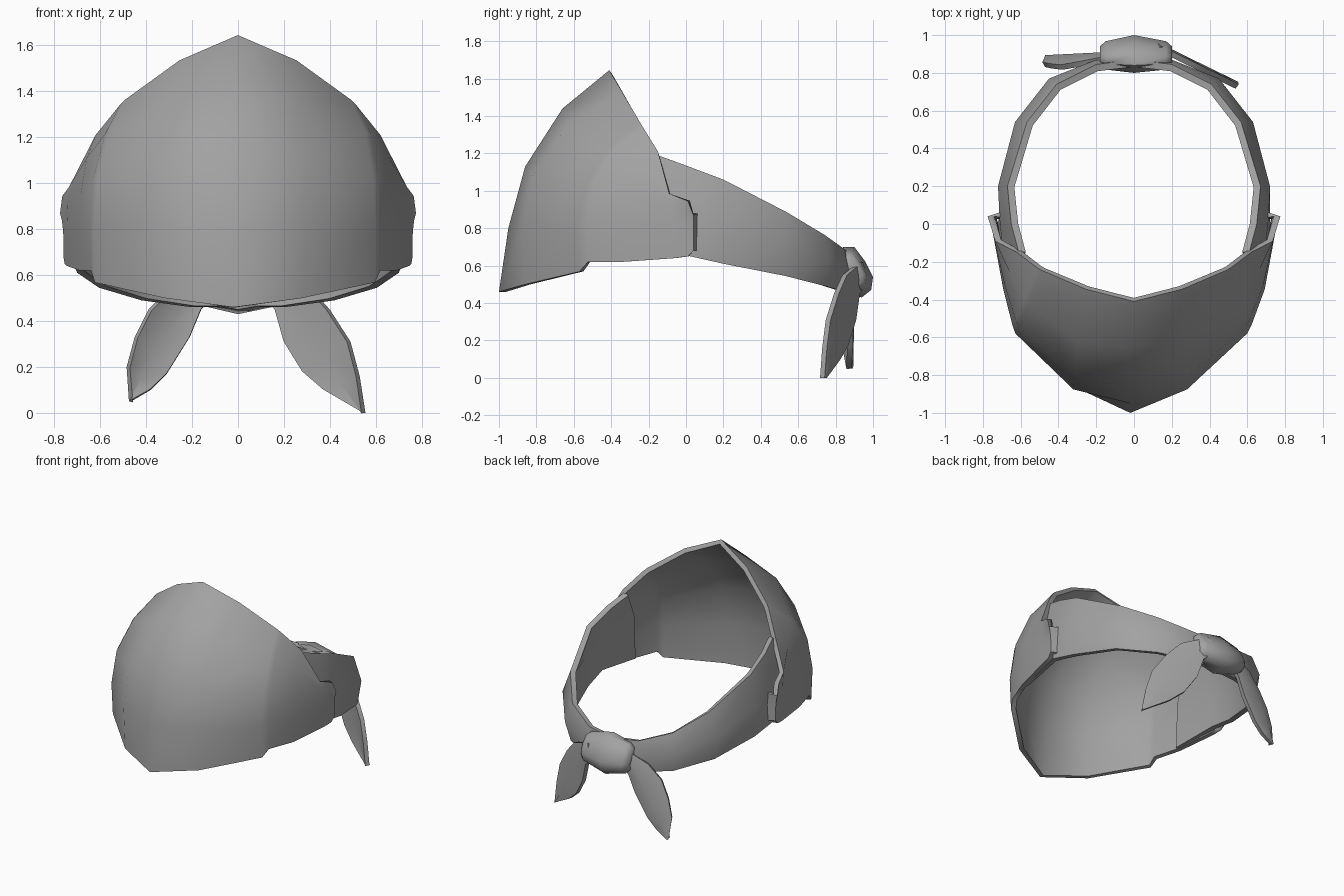
import bpy, bmesh, math

if "Cube" in bpy.data.objects:
    bpy.data.objects.remove(bpy.data.objects["Cube"])

cloth = bpy.data.materials.new("grey_cloth")
cloth.diffuse_color = (0.36, 0.36, 0.36, 1)
cloth.use_nodes = True
cloth.node_tree.nodes["Principled BSDF"].inputs["Base Color"].default_value = cloth.diffuse_color


def loft(name, rows, thickness=0, closed=False, angle=70):
    """Skin a list of equal-length point rows; give it cloth thickness or end caps."""
    bm = bmesh.new()
    vs = [[bm.verts.new(p) for p in row] for row in rows]
    n = len(rows[0])
    for a, b in zip(vs, vs[1:]):
        for i in range(n if closed else n - 1):
            j = (i + 1) % n
            bm.faces.new((a[i], a[j], b[j], b[i]))
    if closed:
        bm.faces.new(vs[0])
        bm.faces.new(vs[-1])
    bmesh.ops.recalc_face_normals(bm, faces=bm.faces)
    # open sheets: make the normals point away from the head
    if not closed:
        f = max(bm.faces, key=lambda f: abs(f.calc_center_median().y))
        f.normal_update()
        if f.normal.y * f.calc_center_median().y < 0:
            bmesh.ops.reverse_faces(bm, faces=bm.faces)
    me = bpy.data.meshes.new(name)
    bm.to_mesh(me)
    bm.free()
    me.materials.append(cloth)
    ob = bpy.data.objects.new(name, me)
    bpy.context.collection.objects.link(ob)
    bpy.context.view_layer.objects.active = ob
    ob.select_set(True)
    if thickness:
        m = ob.modifiers.new("cloth_thickness", 'SOLIDIFY')
        m.thickness = thickness
        m.offset = -1
        bpy.ops.object.modifier_apply(modifier="cloth_thickness")
    bpy.ops.object.shade_smooth_by_angle(angle=math.radians(angle))
    ob.select_set(False)
    return ob


def both_sides(half):
    """Mirror rows in x; the first row lies on the centre line."""
    return [[(-x, y, z) for x, y, z in r] for r in half[:0:-1]] + half


# Front panel: columns running from lower edge to upper edge along a curve
V = (0, 0.287, 0.565, 0.827, 1)              # upward travel
H_MID = (0, 0.085, 0.237, 0.576, 1)          # inward travel at the centre
H_SIDE = (0, -0.03, 0.08, 0.45, 1)           # fuller curve at the sides
edges = [
    ((0, -1.0, 0.46), (0, -0.41, 1.645)),
    ((0.30, -0.86, 0.50), (0.255, -0.345, 1.535)),
    ((0.61, -0.57, 0.568), (0.49, -0.245, 1.365)),
    ((0.63, -0.525, 0.62), (0.515, -0.23, 1.34)),
    ((0.69, -0.34, 0.62), (0.62, -0.15, 1.21)),
    ((0.745, -0.06, 0.64), (0.735, -0.09, 0.985)),
    ((0.755, 0.01, 0.65), (0.765, 0.01, 0.945)),
    ((0.76, 0.04, 0.68), (0.775, 0.04, 0.87)),
    ((0.70, 0.065, 0.68), (0.70, 0.065, 0.88)),
]
cols = []
for i, (b, t) in enumerate(edges):
    H = H_SIDE if i else H_MID
    cols.append([(b[0] + (t[0] - b[0]) * h, b[1] + (t[1] - b[1]) * h,
                  b[2] + (t[2] - b[2]) * v) for h, v in zip(H, V)])
# the peak hangs a little to one side
panel = [[(x - 0.02 * min(1, max(0, -y - 0.4) * 4), y, z) for x, y, z in r]
         for r in both_sides(cols)]
loft("front_panel", panel, 0.033)

# Headband: upper, middle and lower points from the back centre to inside the panel
band = [
    [(0, 0.87, 0.67), (0, 0.88, 0.57), (0, 0.87, 0.46)],
    [(0.20, 0.845, 0.69), (0.20, 0.87, 0.58), (0.20, 0.85, 0.46)],
    [(0.41, 0.74, 0.765), (0.45, 0.77, 0.63), (0.42, 0.745, 0.49)],
    [(0.567, 0.54, 0.885), (0.63, 0.54, 0.72), (0.605, 0.53, 0.545)],
    [(0.67, 0.20, 1.06), (0.72, 0.20, 0.83), (0.70, 0.20, 0.61)],
    [(0.65, 0.0, 1.135), (0.71, 0.0, 0.88), (0.72, 0.0, 0.655)],
    [(0.61, -0.15, 1.19), (0.672, -0.31, 0.95), (0.682, -0.335, 0.625)],
]
loft("headband", both_sides(band), 0.038)

# Knot: one cross-section scaled along x
section = [(0.84, 0.70), (0.90, 0.70), (0.96, 0.62), (1.0, 0.54),
           (0.99, 0.47), (0.94, 0.43), (0.82, 0.45), (0.80, 0.58)]
loft("knot", [[(x, 0.87 + (y - 0.87) * s, 0.57 + (z - 0.57) * s) for y, z in section]
              for x, s in ((-0.18, 0.55), (-0.15, 0.75), (0, 1), (0.17, 0.75), (0.2, 0.55))],
     closed=True)


# Tails: inner and outer edge points (x, z) placed on a slanting sheet, slightly folded
def tail(name, pairs, depth, fold):
    rows = []
    for (xa, za), (xb, zb) in pairs:
        xm, zm = (xa + xb) / 2, (za + zb) / 2
        rows.append([(xa, depth(xa), za), (xm, depth(xm) + 0.01, zm),
                     (xb, depth(xb) - fold * abs(xb - xa), zb)])
    loft(name, rows, 0.03)


tail("right_tail", [((0.10, 0.51), (0.14, 0.62)), ((0.17, 0.45), (0.31, 0.55)),
                    ((0.21, 0.31), (0.40, 0.45)), ((0.29, 0.18), (0.49, 0.31)),
                    ((0.38, 0.10), (0.53, 0.16)), ((0.545, 0.0), (0.555, 0.0))],
     lambda x: 0.915 - 0.49 * (x - 0.2), 0)
tail("left_tail", [((-0.10, 0.51), (-0.14, 0.62)), ((-0.16, 0.45), (-0.29, 0.55)),
                   ((-0.21, 0.33), (-0.39, 0.45)), ((-0.31, 0.17), (-0.45, 0.33)),
                   ((-0.38, 0.10), (-0.485, 0.20)), ((-0.465, 0.05), (-0.475, 0.05))],
     lambda x: 0.90 + 0.05 * (x + 0.15), 0.25)
